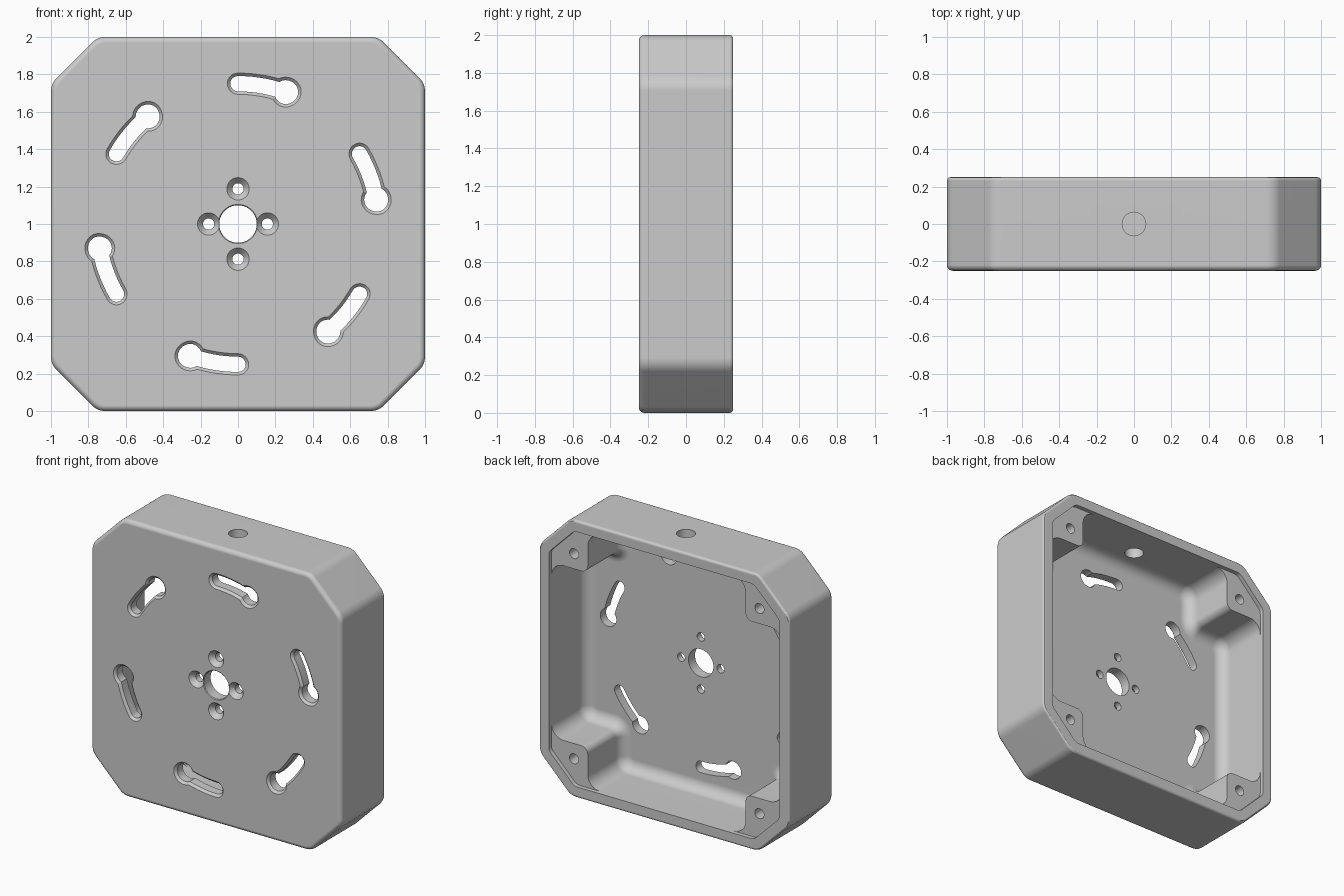
import bpy
import bmesh
from math import sin, cos, pi, asin, radians, sqrt
from mathutils import Vector, Matrix

cube = bpy.data.objects.get("Cube")
if cube:
    bpy.data.objects.remove(cube, do_unlink=True)

FRONT, BACK, MID = -0.25, 0.25, 1.0

grey = bpy.data.materials.new("grey_plastic")
grey.use_nodes = True
colour = (0.6, 0.6, 0.6, 1)
grey.diffuse_color = colour
grey.node_tree.nodes["Principled BSDF"].inputs["Base Color"].default_value = colour


# ---- outlines in the front plane -------------------------------------------
def rounded(corners, radii, segs=6):
    """Polygon with every corner replaced by an arc."""
    pts = []
    for i, p in enumerate(corners):
        u = (corners[i - 1] - p).normalized()
        v = (corners[(i + 1) % len(corners)] - p).normalized()
        half, r = u.angle(v) / 2, radii[i]
        c = p + (u + v).normalized() * r / sin(half)
        t = r * cos(half) / sin(half)
        a, b = p + u * t - c, p + v * t - c
        pts += [c + a.slerp(b, k / segs).normalized() * r for k in range(segs + 1)]
    return pts


def four_way(quarter):
    """Repeat a quarter outline around the centre."""
    turns = [Matrix.Rotation(k * pi / 2, 2) for k in range(4)]
    return [m @ Vector(p) for m in turns for p in quarter]


def octagon(inset, radius=0.1):
    w = 1 - inset
    d = 1.75 - inset * sqrt(2) - w
    corners = four_way([(w, d), (d, w)])
    return rounded(corners, [max(radius - inset, 0.03)] * 8)


def cavity_outline(inset):
    # cross shape: straight walls with a screw post left in each corner
    w, b = 0.92 - inset, 0.63 - inset
    corners = four_way([(w, b), (b, b), (b, w)])
    return rounded(corners, [0.095 - inset, 0.05 + inset, 0.095 - inset] * 4)


def circle(r, x=0, z=0, n=40):
    return [Vector((x + r * cos(2 * pi * k / n), z + r * sin(2 * pi * k / n)))
            for k in range(n)]


def keyhole(grow, start):
    """Curved slot with a wide round end, bent round the centre."""
    big, small, path = 0.064 + grow, 0.041 + grow, 0.75
    length = path * radians(20)
    a = asin(small / big)
    flat = [(big * cos(t), big * sin(t))
            for t in (a + (2 * pi - 2 * a) * k / 28 for k in range(29))]
    neck = big * cos(a)
    steps = [neck + (length - neck) * k / 6 for k in range(1, 6)]
    flat += [(s, -small) for s in steps]
    flat += [(length + small * cos(t), small * sin(t))
             for t in (-pi / 2 + pi * k / 14 for k in range(15))]
    flat += [(s, small) for s in reversed(steps)]
    return [Vector((cos(start + s / path), sin(start + s / path))) * (path - t)
            for s, t in flat]


# ---- solids ----------------------------------------------------------------
def loft(bm, rings):
    """Closed solid through outlines placed at successive depths."""
    loops = [[bm.verts.new((p.x, y, p.y + MID)) for p in pts] for pts, y in rings]
    for lo, hi in zip(loops, loops[1:]):
        for i in range(len(lo)):
            j = (i + 1) % len(lo)
            bm.faces.new((lo[i], lo[j], hi[j], hi[i]))
    bm.faces.new(loops[0])
    bm.faces.new(loops[-1])


def finish(bm, name):
    bmesh.ops.recalc_face_normals(bm, faces=bm.faces)
    mesh = bpy.data.meshes.new(name)
    bm.to_mesh(mesh)
    bm.free()
    mesh.materials.append(grey)
    ob = bpy.data.objects.new(name, mesh)
    bpy.context.collection.objects.link(ob)
    return ob


def solid(name, *parts):
    bm = bmesh.new()
    for rings in parts:
        loft(bm, rings)
    return finish(bm, name)


def fillet(r, n=5):
    """Inset and depth pairs of a quarter round."""
    return [(r - r * sin(k * pi / 2 / n), r - r * cos(k * pi / 2 / n))
            for k in range(n + 1)]


# Box body with rounded front and back edges
body = solid("box_body",
             [(octagon(d), FRONT + h) for d, h in fillet(0.03)] +
             [(octagon(d), BACK - h) for d, h in reversed(fillet(0.018, 3))])

# Inner cavity with a filleted floor
floor = FRONT + 0.08
cavity = solid("cavity_cutter",
               [(cavity_outline(d), floor + h) for d, h in fillet(0.08)] +
               [(cavity_outline(0), BACK + 0.1)])

# Shallow seat above the screw posts
seat = solid("lid_seat_cutter",
             [(octagon(0.08, 0.14), BACK - 0.03), (octagon(0.08, 0.14), BACK + 0.1)])

# Keyhole slots, centre hole and blind post holes
edge = 0.016
slots = [[(keyhole(edge, a), FRONT - 0.1), (keyhole(edge, a), FRONT),
          (keyhole(0, a), FRONT + edge), (keyhole(0, a), floor + 0.05)]
         for a in (radians(10 + 60 * k) for k in range(6))]
centre = [(circle(0.105), FRONT - 0.1), (circle(0.105), FRONT),
          (circle(0.1), FRONT + 0.005), (circle(0.1), floor + 0.05)]
posts = [[(circle(0.036, p.x, p.y, 24), 0), (circle(0.036, p.x, p.y, 24), BACK + 0.1)]
         for p in four_way([(0.74, 0.74)])]
holes = solid("hole_cutter", centre, *slots, *posts)

# Countersunk screw holes around the centre
screws = solid("screw_cutter", *[
    [(circle(r, x, z, 32), y) for r, y in ((0.06, FRONT - 0.1), (0.06, FRONT),
                                           (0.03, FRONT + 0.035), (0.03, floor + 0.05))]
    for x, z in ((0.157, 0), (-0.157, 0), (0, 0.188), (0, -0.188))])

# Cable hole through the top wall
bm = bmesh.new()
bmesh.ops.create_cone(bm, cap_ends=True, segments=40, radius1=0.063, radius2=0.063,
                      depth=0.3, matrix=Matrix.Translation((0, 0, 2)))
cable = finish(bm, "cable_hole_cutter")

# Cut everything out, then drop the cutters
cutters = [cavity, seat, holes, screws, cable]
for cutter in cutters:
    cutter.hide_render = True
    mod = body.modifiers.new(cutter.name, 'BOOLEAN')
    mod.operation, mod.solver, mod.object = 'DIFFERENCE', 'EXACT', cutter
bpy.context.view_layer.update()
result = bpy.data.meshes.new_from_object(
    body.evaluated_get(bpy.context.evaluated_depsgraph_get()))
body.modifiers.clear()
body.data = result
for cutter in cutters:
    bpy.data.objects.remove(cutter, do_unlink=True)

# Smooth rounds, crisp edges
bpy.ops.object.select_all(action='DESELECT')
body.select_set(True)
bpy.context.view_layer.objects.active = body
bpy.ops.object.shade_smooth_by_angle(angle=radians(30))
weighted = body.modifiers.new("flat_face_normals", 'WEIGHTED_NORMAL')
weighted.keep_sharp = True
